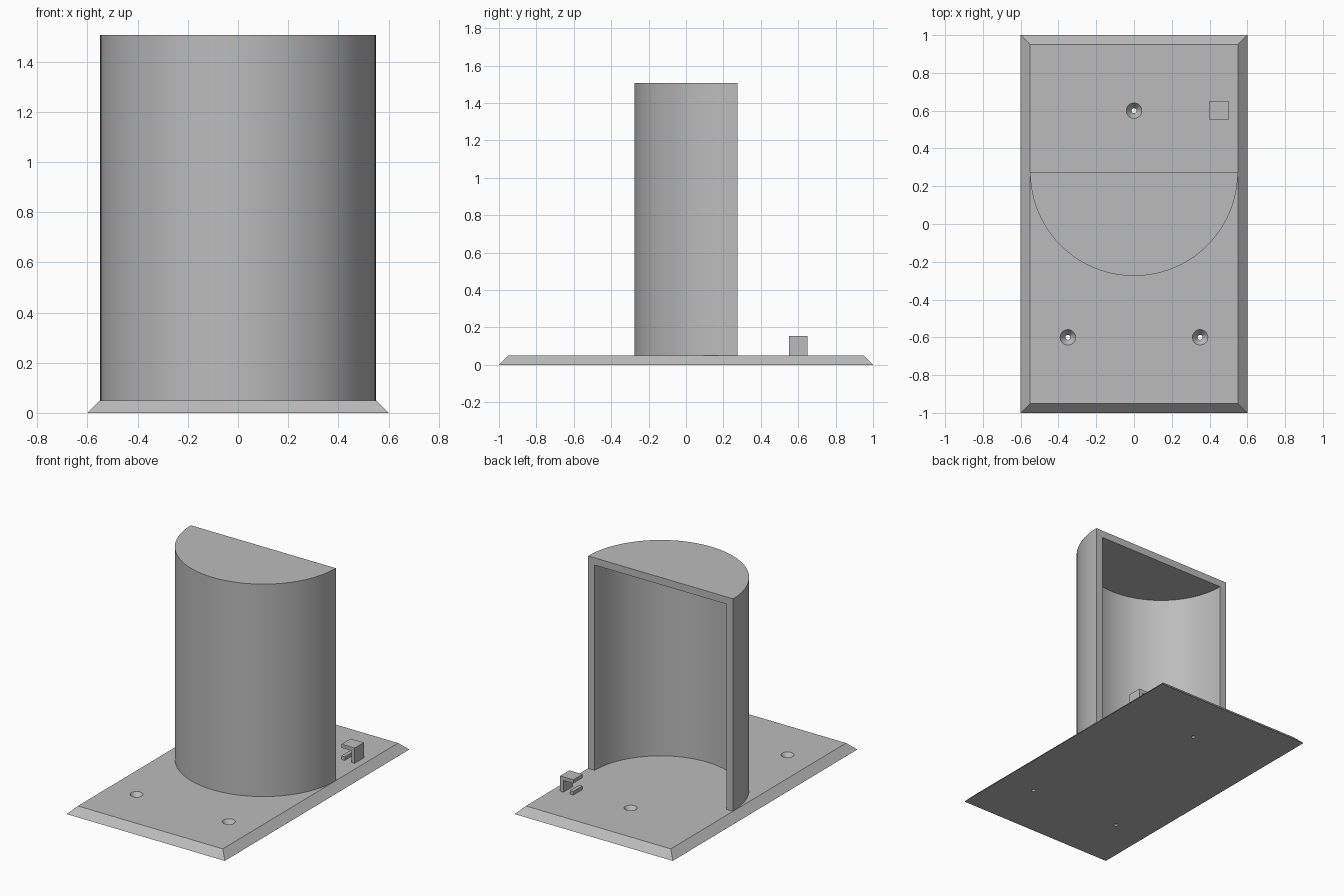
import bpy, bmesh
from math import pi, cos, sin, radians
from mathutils import Matrix

if "Cube" in bpy.data.objects:
    bpy.data.objects.remove(bpy.data.objects["Cube"])

GREY = (0.5, 0.5, 0.5, 1)
grey = bpy.data.materials.new("plain grey")
grey.use_nodes = True
grey.diffuse_color = GREY
grey.node_tree.nodes["Principled BSDF"].inputs["Base Color"].default_value = GREY

BASE_TOP, TOP, WALL = 0.05, 1.507, 0.05
RADIUS, BACK = 0.55, 0.275


def finish(name, bm):
    """Turn a bmesh into a named object with the shared material."""
    bmesh.ops.recalc_face_normals(bm, faces=bm.faces)
    mesh = bpy.data.meshes.new(name)
    bm.to_mesh(mesh)
    bm.free()
    mesh.materials.append(grey)
    obj = bpy.data.objects.new(name, mesh)
    bpy.context.collection.objects.link(obj)
    return obj


def prism(name, points, offset):
    """Extrude a closed outline of 3D points along an offset vector."""
    bm = bmesh.new()
    face = bm.faces.new([bm.verts.new(p) for p in points])
    new = bmesh.ops.extrude_face_region(bm, geom=[face])["geom"]
    bmesh.ops.translate(bm, vec=offset, verts=[v for v in new if isinstance(v, bmesh.types.BMVert)])
    return finish(name, bm)


def half_round(radius, z, steps=48):
    """Half circle outline bulging to the front."""
    return [(radius * cos(pi + pi * i / steps), BACK + radius * sin(pi + pi * i / steps), z)
            for i in range(steps + 1)]


def cut(target, cutter):
    """Subtract the cutter from the target, then discard it."""
    mod = target.modifiers.new("cut", 'BOOLEAN')
    mod.operation, mod.solver, mod.object = 'DIFFERENCE', 'EXACT', cutter
    bpy.context.view_layer.objects.active = target
    bpy.ops.object.modifier_apply(modifier=mod.name)
    bpy.data.objects.remove(cutter)


def smooth(obj):
    bpy.ops.object.select_all(action='DESELECT')
    obj.select_set(True)
    bpy.context.view_layer.objects.active = obj
    bpy.ops.object.shade_smooth_by_angle(angle=radians(30))


# Base plate with sloping edges
bm = bmesh.new()
bmesh.ops.create_cube(bm, size=1)
for v in bm.verts:
    inset = BASE_TOP if v.co.z > 0 else 0
    v.co.x *= 1.2 - 2 * inset
    v.co.y *= 2 - 2 * inset
    v.co.z = inset
base = finish("base_plate", bm)

# Countersunk screw holes
for x, y in ((0, 0.6), (-0.35, -0.6), (0.35, -0.6)):
    bm = bmesh.new()
    rings = []
    for r, z in ((0.013, -0.02), (0.013, 0.012), (0.041, BASE_TOP), (0.041, 0.08)):
        made = bmesh.ops.create_circle(bm, radius=r, segments=32,
                                       matrix=Matrix.Translation((x, y, z)))
        rings.append(made["verts"])
    for low, high in zip(rings, rings[1:]):
        for i in range(32):
            j = (i + 1) % 32
            bm.faces.new((low[i], low[j], high[j], high[i]))
    bm.faces.new(rings[0])
    bm.faces.new(rings[-1])
    cut(base, finish("screw_hole_cutter", bm))
smooth(base)

# Half-round housing, closed on top and open at the back
housing = prism("half_round_housing", half_round(RADIUS, BASE_TOP), (0, 0, TOP - BASE_TOP))
inner = RADIUS - WALL
hollow = half_round(inner, 0) + [(inner, BACK + 0.1, 0), (-inner, BACK + 0.1, 0)]
cut(housing, prism("hollow_cutter", hollow, (0, 0, TOP - WALL)))
smooth(housing)

# Cable clip: an upright with an overhang, and a low lip opposite
t = 0.025
left, right, high = 0.4, 0.5, 0.155
hook = [(right, BASE_TOP), (right, high), (left, high), (left, high - t),
        (right - t, high - t), (right - t, BASE_TOP)]
lip = [(left, BASE_TOP), (left + t, BASE_TOP), (left + t, BASE_TOP + t), (left, BASE_TOP + t)]
for name, outline in (("cable_clip_hook", hook), ("cable_clip_lip", lip)):
    prism(name, [(x, 0.55, z) for x, z in outline], (0, 0.1, 0))
